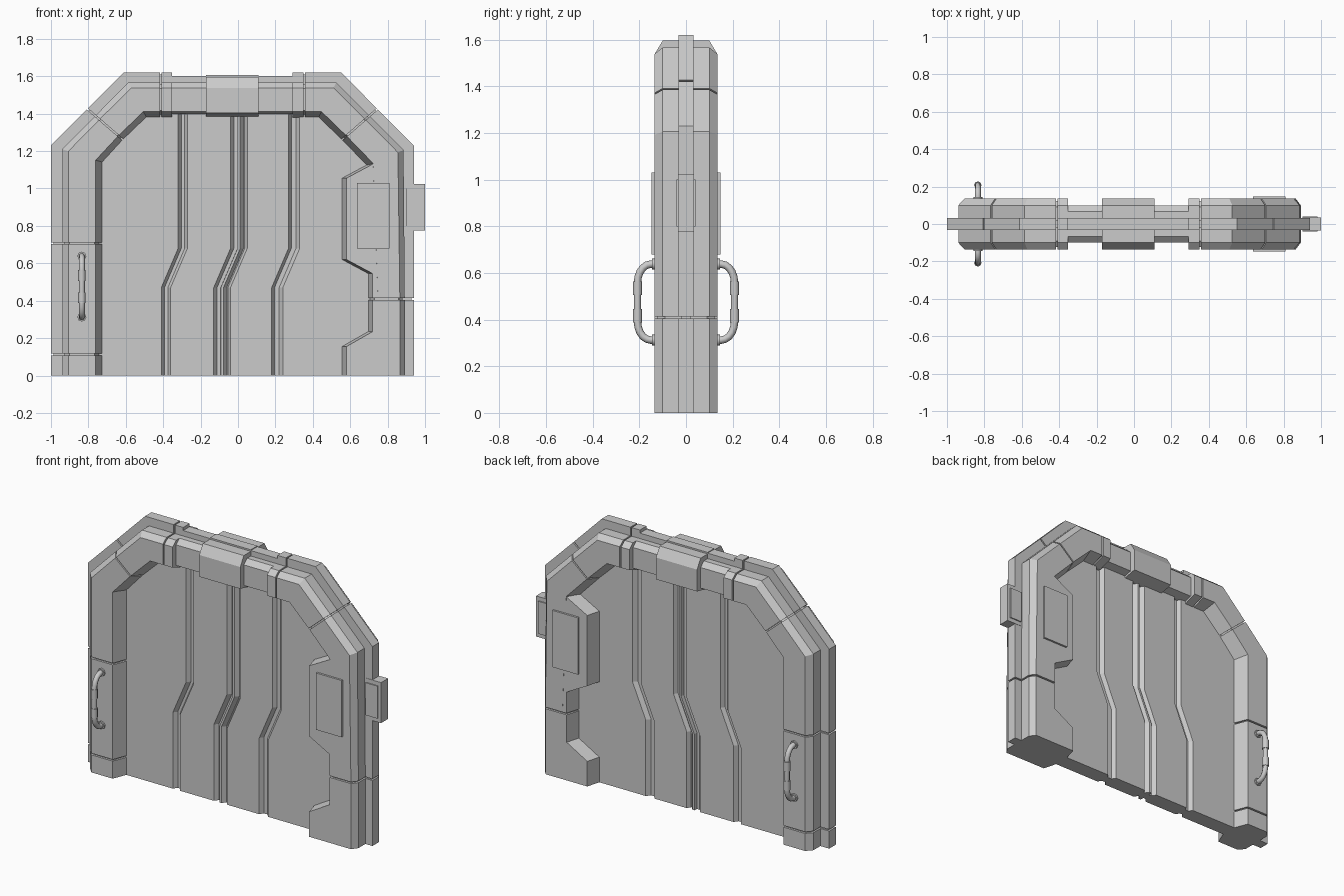
import bpy, bmesh, math
from mathutils import Vector

if "Cube" in bpy.data.objects:
    bpy.data.objects.remove(bpy.data.objects["Cube"])

C = -0.03  # centre line of the arch


def make(name, bm):
    bmesh.ops.recalc_face_normals(bm, faces=bm.faces)
    me = bpy.data.meshes.new(name)
    bm.to_mesh(me)
    bm.free()
    ob = bpy.data.objects.new(name, me)
    bpy.context.collection.objects.link(ob)
    return ob


def loft(name, rings):
    """Bridge equal-sized rings of points and cap both ends."""
    bm = bmesh.new()
    rows = [[bm.verts.new(p) for p in r] for r in rings]
    n = len(rows[0])
    for a, b in zip(rows, rows[1:]):
        for k in range(n):
            bm.faces.new((a[k], a[(k + 1) % n], b[(k + 1) % n], b[k]))
    bm.faces.new(rows[0])
    bm.faces.new(rows[-1][::-1])
    return make(name, bm)


def box(name, x0, x1, y0, y1, z0, z1):
    return loft(name, [[(x0, y0, z), (x1, y0, z), (x1, y1, z), (x0, y1, z)] for z in (z0, z1)])


# Frame cross-section: (fraction from outer to inner edge, half depth)
SEC = [(0, .032), (.22, .032), (.22, .10), (.34, .135), (.87, .135), (1, .045)]
SLIM = [(.08, .032), (.22, .032), (.22, .068), (.34, .10), (.87, .10), (.93, .045)]
CENTRE = [(.06, .032), (.10, .032), (.10, .10), (.34, .135), (.90, .135), (.98, .045)]
CORE = [(.05, .022), (.26, .022), (.26, .09), (.36, .122), (.85, .122), (.95, .04)]


def frame(name, stations, sec=SEC):
    """Each station is (outer_x, outer_z, inner_x, inner_z)."""
    full = [(t, -d) for t, d in sec] + [(t, d) for t, d in reversed(sec)]
    loft(name, [[(ox + (ix - ox) * t, y, oz + (iz - oz) * t) for t, y in full]
                for ox, oz, ix, iz in stations])


def leg(s, z):
    return (C + s * .97, z, -.725 if s < 0 else .72, z)


def shoulder(s):
    return (C + s * .97, 1.23, C + s * (.695 if s < 0 else .72), 1.14 if s < 0 else 1.12)


def diag(s, g):
    return (C + s * (.775 - g), 1.425 + g, C + s * (.585 - g), 1.26 + g)


def top(s, u):
    return (C + s * u, 1.62, C + s * u, 1.38)


def corner(s):
    return (C + s * .582, 1.62, C + s * .46, 1.38)


# Arch frame pieces, separated by narrow seams over a slimmer core
cuts = {-1: [(0, .108), (.118, .702)], 1: [(0, .404)]}
for s, side in ((-1, "left"), (1, "right")):
    for k, (a, b) in enumerate(cuts[s]):
        frame(f"{side}_post_{k}", [leg(s, a), leg(s, b)])
    frame(f"{side}_upper_post", [leg(s, cuts[s][-1][1] + .01), shoulder(s), diag(s, -.003)])
    frame(f"{side}_shoulder", [diag(s, .003), corner(s), top(s, .388)])
    frame(f"{side}_collar", [top(s, .379), top(s, .322)])
    frame(f"{side}_slim_beam", [top(s, .325), top(s, .138)], SLIM)
    frame(f"{side}_frame_core", [leg(s, .002), shoulder(s), diag(s, 0), corner(s), top(s, .33)], CORE)
frame("centre_beam", [top(-1, .14), top(1, .14)], CENTRE)

# Door panel with cranked grooves on both faces
P, G = .05, .026
groove = [(-.32, P), (-.303, G), (-.285, G), (-.27, P),
          (-.04, P), (-.022, G), (-.003, G), (-.002, P), (.012, P), (.03, G), (.036, G), (.05, P),
          (.27, P), (.285, G), (.31, G), (.33, P)]
rings = []
for z, shift, half in ((0, -.09, .84), (.47, -.09, .84), (.68, 0, .84), (1.15, 0, .84), (1.5, 0, .52)):
    pts = [(C - half, P)] + [(x + shift, d) for x, d in groove] + [(C + half, P)]
    rings.append([(x, -d, z) for x, d in pts] + [(x, d, z) for x, d in reversed(pts)])
loft("door_panel", rings)


# Notched lock plate, bevelled towards the door panel
def plate(name, pts, yf=.1345, inset=.025):
    ring = lambda y, o: [(x + (o if x < .75 else 0), y, z) for x, z in pts]
    loft(name, [ring(-yf, inset), ring(-.045, 0), ring(.045, 0), ring(yf, inset)])


plate("lock_plate_upper", [(.8, .414), (.8, 1.17), (.695, 1.13), (.555, 1.055),
                           (.555, .62), (.695, .545), (.695, .414)])
plate("lock_plate_lower", [(.8, .404), (.695, .404), (.695, .235), (.555, .155), (.555, 0), (.8, 0)])
plate("lock_plate_core", [(.8, .38), (.8, .44), (.705, .44), (.705, .38)], .122)

# Raised pads on the plate and the side latch box
box("lock_pad", .635, .81, -.147, .147, .68, 1.03)
box("side_latch", .90, 1.0, -.034, .034, .775, 1.025)
box("side_latch_face", .90, .98, -.041, .041, .80, 1.0)


def tube(name, pts, r):
    cu = bpy.data.curves.new(name, 'CURVE')
    cu.dimensions = '3D'
    cu.bevel_depth = r
    cu.bevel_resolution = 2
    cu.use_fill_caps = True
    sp = cu.splines.new('POLY')
    sp.points.add(len(pts) - 1)
    for q, p in zip(sp.points, pts):
        q.co = (*p, 1)
    ob = bpy.data.objects.new(name, cu)
    bpy.context.collection.objects.link(ob)


# Pull handles on both sides of the left post
HX, HZ = -.835, .475
for s, side in ((-1, "front"), (1, "back")):
    half = [(.125, .163), (.15, .163)]
    half += [(.15 + .058 * math.sin(a), .083 + .08 * math.cos(a))
             for a in (math.radians(18 * k) for k in range(1, 6))]
    path = half + [(y, -z) for y, z in reversed(half)]
    tube(f"{side}_handle", [(HX, s * y, HZ + z) for y, z in path], .016)
    for e in (-1, 1):
        tube(f"{side}_handle_ring", [(HX, s * .208, HZ + e * .03), (HX, s * .208, HZ + e * .088)], .02)
        tube(f"{side}_handle_foot", [(HX, s * .125, HZ + e * .163), (HX, s * .145, HZ + e * .163)], .024)
